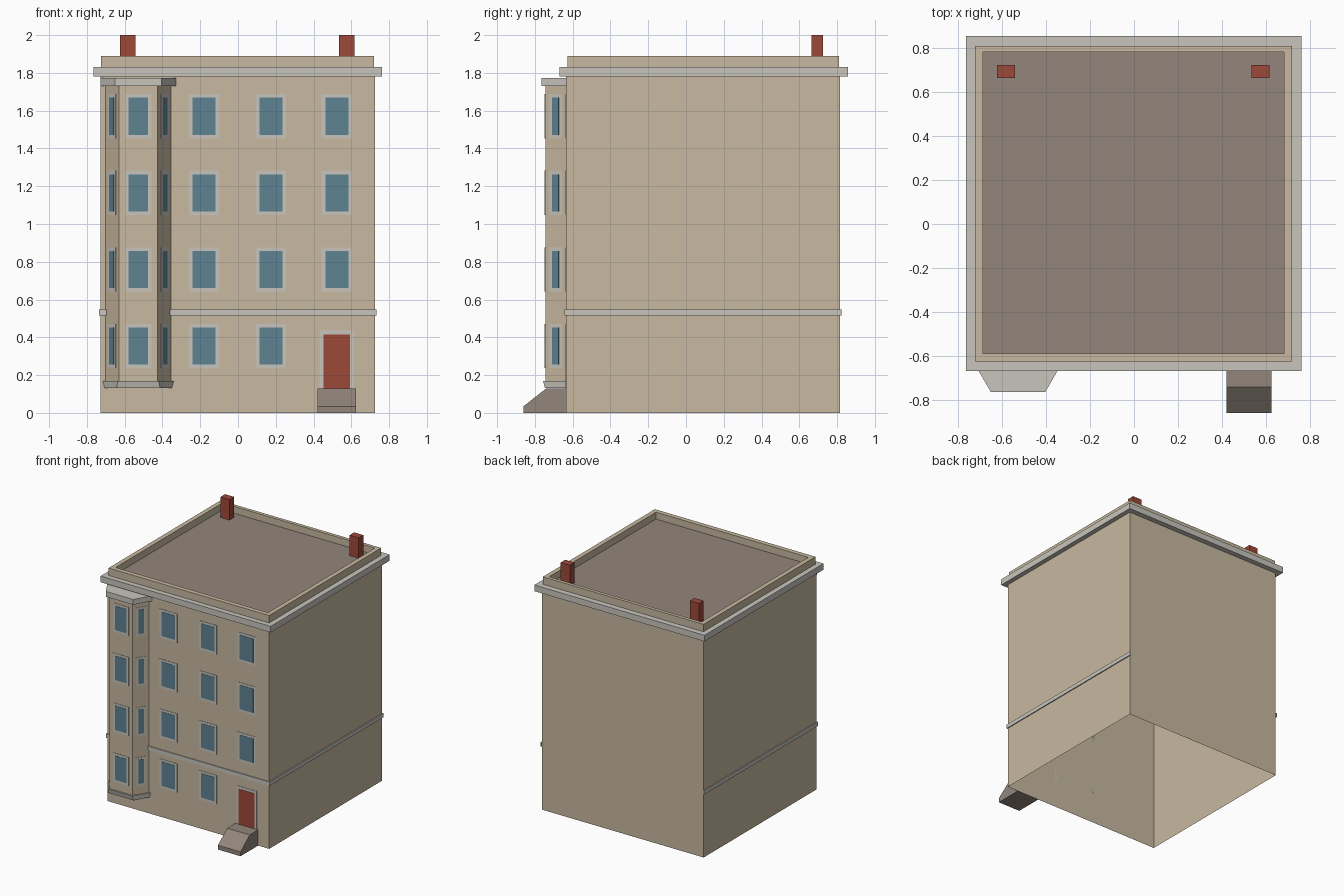
import bpy, bmesh
from math import atan2, pi
from mathutils import Matrix, Vector

cube = bpy.data.objects.get("Cube")
if cube:
    bpy.data.objects.remove(cube, do_unlink=True)


def material(name, hex_code):
    rgb = [int(hex_code[i:i + 2], 16) / 255 for i in (0, 2, 4)]
    lin = [c / 12.92 if c < 0.04 else ((c + 0.055) / 1.055) ** 2.4 for c in rgb]
    m = bpy.data.materials.new(name)
    m.use_nodes = True
    m.diffuse_color = (*lin, 1)
    m.node_tree.nodes["Principled BSDF"].inputs["Base Color"].default_value = (*lin, 1)
    return m


SAND = material("sandstone", "C8B9A0")
TRIM = material("pale_trim", "C8C5BD")
SLATE = material("grey_brown_stone", "93867C")
BRICK = material("red_brick", "9D483A")
GLASS = material("blue_glass", "5E8292")


def finish(name, bm, mat):
    bmesh.ops.recalc_face_normals(bm, faces=bm.faces)
    mesh = bpy.data.meshes.new(name)
    bm.to_mesh(mesh)
    bm.free()
    mesh.materials.append(mat)
    ob = bpy.data.objects.new(name, mesh)
    bpy.context.collection.objects.link(ob)
    return ob


def add_box(bm, x, y, z, turn=Matrix.Identity(4)):
    """Box from (min, max) ranges, optionally placed by a matrix."""
    size = [b - a for a, b in (x, y, z)]
    mid = Vector([(a + b) / 2 for a, b in (x, y, z)])
    m = turn @ Matrix.Translation(mid) @ Matrix.Diagonal((*size, 1))
    return bmesh.ops.create_cube(bm, size=1, matrix=m)["verts"]


def boxes(name, mat, *ranges):
    bm = bmesh.new()
    for r in ranges:
        add_box(bm, *r)
    return finish(name, bm, mat)


def loft(name, mat, bottom, top, caps=True):
    """Skin between two rings of 3D points."""
    bm = bmesh.new()
    a, b = ([bm.verts.new(p) for p in ring] for ring in (bottom, top))
    n = len(a)
    for i in range(n):
        j = (i + 1) % n
        bm.faces.new((a[i], a[j], b[j], b[i]))
    if caps:
        bm.faces.new(a)
        bm.faces.new(b)
    return finish(name, bm, mat)


# Main dimensions
X0, X1, FRONT, BACK = -0.729, 0.724, -0.634, 0.814
EAVES, ROOF, TOP = 1.78, 1.83, 1.89

# Wall shell, open underneath
bm = bmesh.new()
add_box(bm, (X0, X1), (FRONT, BACK), (0, EAVES))
bmesh.ops.recalc_face_normals(bm, faces=bm.faces)
bmesh.ops.delete(bm, geom=[f for f in bm.faces if f.normal.z < -0.5], context="FACES_ONLY")
walls = finish("walls", bm, SAND)

# Cornice, roof, parapet and chimneys
boxes("cornice", TRIM, ((-0.766, 0.762), (-0.669, 0.857), (EAVES, ROOF)))
boxes("roof", SLATE, ((-0.69, 0.685), (-0.592, 0.785), (ROOF, ROOF + 0.004)))
px, py, ix, iy = (-0.724, 0.719), (-0.627, 0.81), (-0.687, 0.682), (-0.589, 0.782)
pz = (ROOF, TOP)
boxes("parapet", SAND,
      (px, (py[0], iy[0]), pz), (px, (iy[1], py[1]), pz),
      ((px[0], ix[0]), iy, pz), ((ix[1], px[1]), iy, pz))
boxes("chimneys", BRICK, *[((x - 0.041, x + 0.041), (0.665, 0.725), (ROOF, 2.0))
                           for x in (-0.583, 0.577)])

# Belt course on the front and both sides
P, bz = 0.008, (0.515, 0.547)
boxes("belt_course", TRIM,
      ((X0 - P, X1 + P), (FRONT - P, FRONT), bz),
      ((X0 - P, X0), (FRONT, BACK + P), bz),
      ((X1, X1 + P), (FRONT, BACK + P), bz))

# Bay: half-widths at the wall and at the face, and depth of the face
BAY_X = -0.528


def bay_ring(wall_half, face_half, depth, z):
    return [(BAY_X + x, y, z) for x, y in (
        (-wall_half, FRONT), (-face_half, depth), (face_half, depth), (wall_half, FRONT))]


BAY = (0.174, 0.103, -0.745)
loft("bay", SAND, bay_ring(*BAY, 0.17), bay_ring(*BAY, 1.73))
loft("bay_cap", TRIM, bay_ring(0.2, 0.123, -0.766, 1.73), bay_ring(0.2, 0.123, -0.766, 1.773))
loft("bay_base", TRIM, bay_ring(0.178, 0.115, -0.747, 0.132), bay_ring(0.188, 0.108, -0.757, 0.17))

# Windows: (x, y, turn, glass width) for each column, repeated on every floor
side_turn = atan2(BAY[0] - BAY[1], FRONT - BAY[2])
side_x, side_y = (BAY[0] + BAY[1]) / 2, (FRONT + BAY[2]) / 2
columns = [(x, FRONT, 0, 0.122) for x in (-0.18, 0.174, 0.523)]
columns.append((BAY_X, BAY[2], 0, 0.101))
for s in (-1, 1):
    columns.append((BAY_X + s * side_x, side_y, s * (pi / 2 - side_turn), 0.042))

frames, panes = bmesh.new(), bmesh.new()
for x, y, turn, width in columns:
    place = Matrix.Translation((x, y, 0)) @ Matrix.Rotation(turn, 4, "Z")
    for floor in range(4):
        if floor == 0 and x > 0.5:
            continue  # the door takes this bay
        z, h = 0.354 + floor * 0.4055, width / 2
        add_box(frames, (-h - 0.019, h + 0.019), (-0.003, 0), (z - 0.117, z + 0.117), place)
        add_box(panes, (-h, h), (-0.005, 0), (z - 0.098, z + 0.098), place)
finish("window_frames", frames, TRIM)
finish("window_panes", panes, GLASS)

# Door and its surround
boxes("door_frame", TRIM, ((0.432, 0.614), (FRONT - 0.003, FRONT), (0.13, 0.438)))
boxes("door", BRICK, ((0.452, 0.594), (FRONT - 0.005, FRONT), (0.13, 0.416)))

# Entrance ramp, a side profile carried across
profile = [(FRONT, 0), (-0.86, 0), (-0.86, 0.035), (-0.742, 0.128), (FRONT, 0.128)]
loft("entrance_ramp", SLATE, [(0.422, y, z) for y, z in profile],
     [(0.625, y, z) for y, z in profile])
